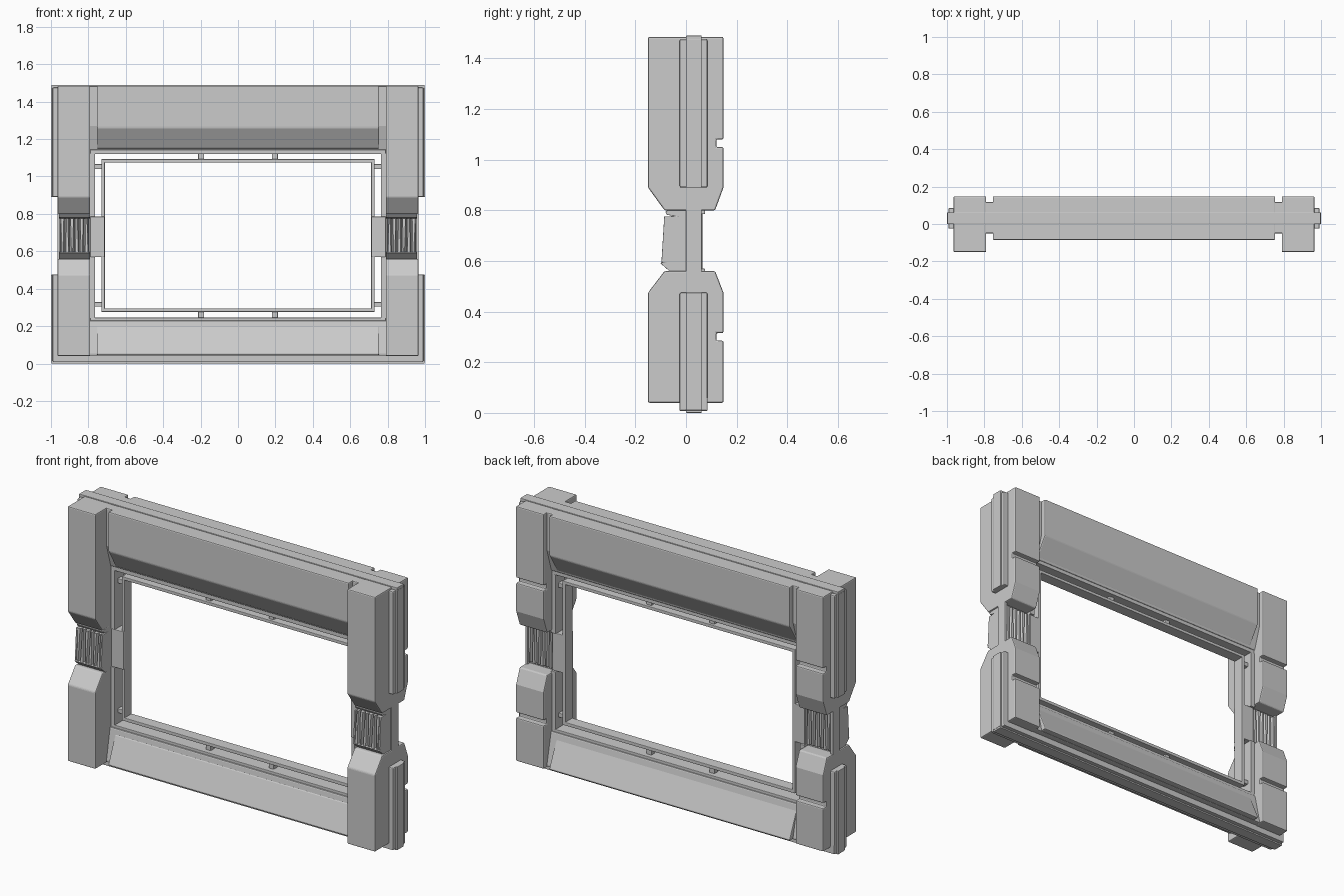
import bpy, bmesh

if "Cube" in bpy.data.objects:
    bpy.data.objects.remove(bpy.data.objects["Cube"])


def loft(name, ring_a, ring_b, mirror=False, bevel=0.006):
    """Solid between two matching rings of 3D points, optionally mirrored in x."""
    bm = bmesh.new()
    a = [bm.verts.new(p) for p in ring_a]
    b = [bm.verts.new(p) for p in ring_b]
    bm.faces.new(a)
    bm.faces.new(b)
    for i in range(len(a)):
        j = (i + 1) % len(a)
        bm.faces.new((a[i], a[j], b[j], b[i]))
    bmesh.ops.recalc_face_normals(bm, faces=bm.faces)
    me = bpy.data.meshes.new(name)
    bm.to_mesh(me)
    bm.free()
    ob = bpy.data.objects.new(name, me)
    bpy.context.collection.objects.link(ob)
    if bevel:
        m = ob.modifiers.new("edge_bevel", 'BEVEL')
        m.width, m.segments, m.limit_method = bevel, 2, 'ANGLE'
    if mirror:
        m = ob.modifiers.new("mirror", 'MIRROR')
        m.use_axis[0] = True
        m.use_mirror_merge = False
    return ob


def extrude_x(name, profile, x0, x1, mirror=False, bevel=0.006):
    """Extrude a (y, z) profile along x."""
    return loft(name, [(x0, y, z) for y, z in profile],
                [(x1, y, z) for y, z in profile], mirror, bevel)


def box(name, x, y, z, mirror=False, bevel=0.003):
    prof = [(y[0], z[0]), (y[1], z[0]), (y[1], z[1]), (y[0], z[1])]
    return extrude_x(name, prof, x[0], x[1], mirror, bevel)


# Side pillars: upper and lower blocks with chamfered ends and a rear groove
extrude_x("pillar_upper", [
    (-0.15, 1.485), (-0.15, 0.89), (-0.085, 0.80), (0.115, 0.80), (0.148, 0.89),
    (0.148, 1.05), (0.12, 1.05), (0.12, 1.08), (0.148, 1.08), (0.148, 1.485)],
    0.79, 0.965, True)
extrude_x("pillar_lower", [
    (-0.15, 0.04), (-0.15, 0.475), (-0.085, 0.56), (0.115, 0.56), (0.148, 0.475),
    (0.148, 0.315), (0.12, 0.315), (0.12, 0.285), (0.148, 0.285), (0.148, 0.04)],
    0.79, 0.965, True)

# Top and bottom beams, each over a recessed base that forms the end grooves
extrude_x("top_beam", [
    (-0.085, 1.485), (-0.085, 1.26), (-0.02, 1.15), (0.08, 1.15),
    (0.148, 1.26), (0.148, 1.485)], -0.755, 0.755)
extrude_x("top_beam_base", [
    (-0.05, 1.484), (-0.05, 1.27), (-0.012, 1.14), (0.078, 1.14),
    (0.118, 1.27), (0.118, 1.484)], -0.80, 0.80)
extrude_x("bottom_beam", [
    (-0.085, 0.045), (-0.085, 0.055), (-0.025, 0.20), (0.085, 0.20),
    (0.148, 0.055), (0.148, 0.045)], -0.755, 0.755)
extrude_x("bottom_beam_base", [
    (-0.05, 0.042), (-0.05, 0.055), (-0.018, 0.23), (0.08, 0.23),
    (0.118, 0.055), (0.118, 0.042)], -0.80, 0.80)

# Outer flange: tongue and wider strip round the sides and bottom
tongue, strip = (0.0, 0.062), (-0.025, 0.085)
box("top_tongue", (-0.998, 0.998), tongue, (1.44, 1.49))
box("bottom_tongue", (-0.998, 0.998), tongue, (0.0, 0.06))
box("bottom_strip", (-0.99, 0.99), strip, (0.008, 0.06))
for part, z0, z1 in (("upper", 0.89, 1.475), ("lower", 0.01, 0.475)):
    box(f"{part}_side_tongue", (0.94, 1.0), tongue, (z0, z1), True)
    box(f"{part}_side_strip", (0.94, 0.992), strip, (z0, z1), True, 0.006)

# Slab bridging the pillars at the waist
box("waist_core", (0.785, 0.955), (-0.005, 0.042), (0.54, 0.82), True, 0)
box("waist_cheek", (0.95, 0.965), tongue, (0.54, 0.82), True)
box("waist_inner_cheek", (0.78, 0.795), tongue, (0.54, 0.82), True)


# Fluted waist panels, front and back
def flutes(name, y_base, y_low, y_high, z0, z1, depth, n=6):
    x0, x1 = 0.797, 0.952
    w = (x1 - x0) / n

    def ring(y_face, z, thin):
        pts = [(x0, y_base, z)]
        for i in range(n):
            t = thin if i % 2 else 0.85 - thin
            c = x0 + (i + 0.5) * w
            pts += [(x0 + (i + 0.02) * w, y_face + depth, z),
                    (c - t * w / 2, y_face, z), (c + t * w / 2, y_face, z),
                    (x0 + (i + 0.98) * w, y_face + depth, z)]
        return pts + [(x1, y_base, z)]
    loft(name, ring(y_low, z0, 0.25), ring(y_high, z1, 0.6), True, 0)


flutes("front_flutes", 0.0, -0.097, -0.086, 0.59, 0.775, 0.025)
flutes("back_flutes", 0.03, 0.062, 0.062, 0.575, 0.785, -0.016)
for s, x in (("inner", (0.79, 0.799)), ("outer", (0.948, 0.957))):
    extrude_x(f"flute_{s}_cheek", [
        (0.0, 0.585), (-0.097, 0.595), (-0.086, 0.775), (0.0, 0.78)],
        x[0], x[1], True, 0.002)
extrude_x("waist_upper_lip", [
    (0.0, 0.81), (-0.06, 0.805), (-0.082, 0.795), (-0.075, 0.782), (0.0, 0.77)],
    0.79, 0.957, True, 0.002)
extrude_x("waist_lower_lip", [
    (0.0, 0.55), (-0.06, 0.555), (-0.102, 0.592), (-0.08, 0.597), (0.0, 0.59)],
    0.79, 0.957, True, 0.002)

# Trim lining the big opening
ty = (-0.012, 0.075)
box("lining_top", (-0.79, 0.79), ty, (1.12, 1.145))
box("lining_bottom", (-0.79, 0.79), ty, (0.245, 0.235 - 0.01))
box("lining_side_upper", (0.765, 0.795), ty, (0.785, 1.125), True)
box("lining_side_lower", (0.765, 0.795), ty, (0.24, 0.57), True)
box("waist_plate", (0.713, 0.79), (-0.008, 0.065), (0.57, 0.785), True)

# Slim inner frame and the small spacers that hold it
iy, sy = (0.0, 0.065), (0.015, 0.05)
box("inner_frame_top", (-0.73, 0.73), iy, (1.075, 1.093))
box("inner_frame_bottom", (-0.73, 0.73), iy, (0.276, 0.295))
box("inner_frame_side", (0.712, 0.73), iy, (0.278, 1.091), True)
box("top_spacer", (0.182, 0.213), sy, (1.09, 1.125), True)
box("bottom_spacer", (0.182, 0.213), sy, (0.24, 0.28), True)
box("side_spacer_upper", (0.725, 0.77), sy, (1.04, 1.066), True)
box("side_spacer_lower", (0.725, 0.77), sy, (0.304, 0.328), True)
